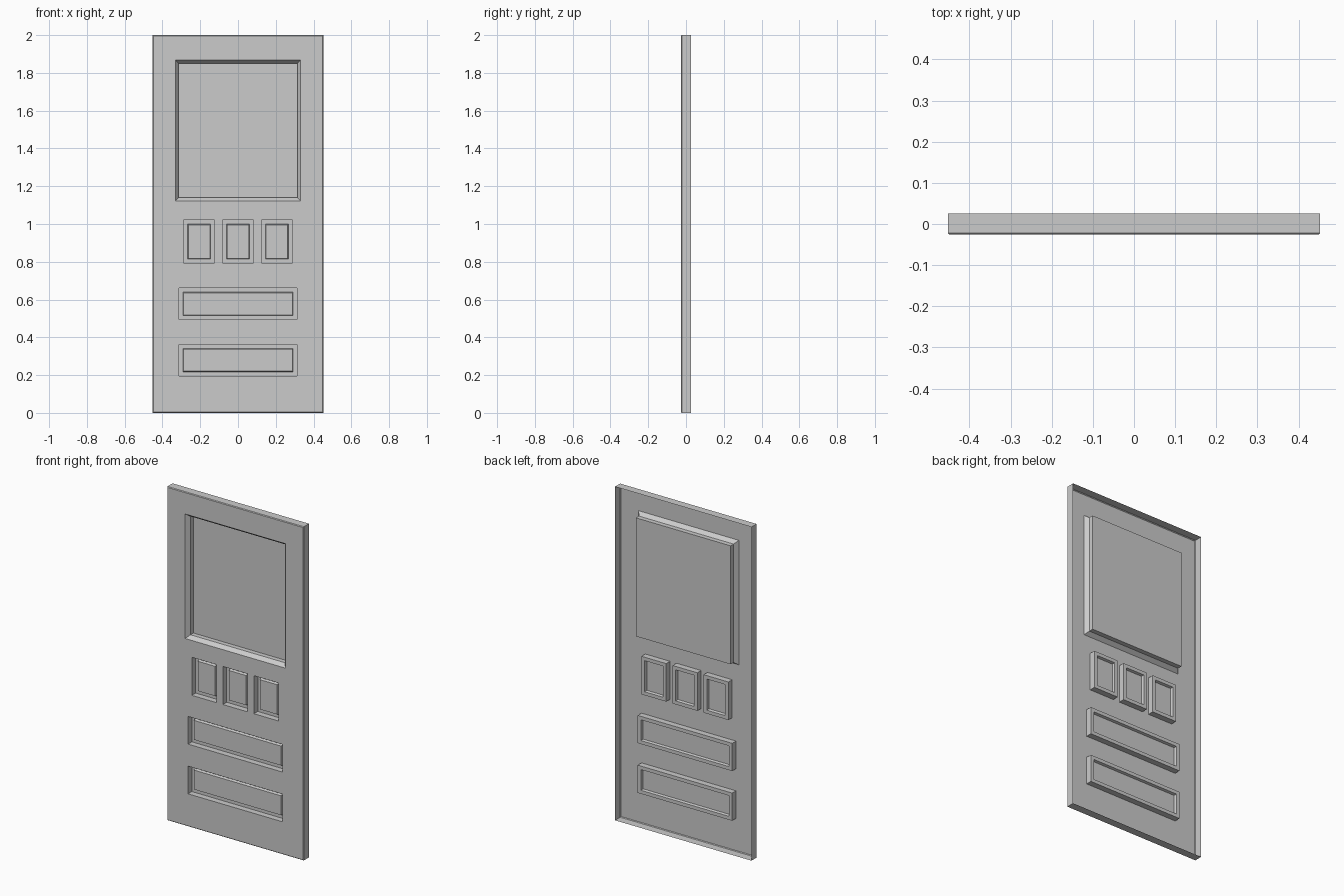
import bpy, bmesh

if "Cube" in bpy.data.objects:
    bpy.data.objects.remove(bpy.data.objects["Cube"])

FRONT, BACK = -0.026, 0.026


def rect(bm, cx, cz, hw, hh, y):
    """Counter-clockwise rectangle of vertices seen from the front."""
    return [bm.verts.new((cx + sx * hw, y, cz + sz * hh))
            for sx, sz in ((-1, -1), (1, -1), (1, 1), (-1, 1))]


def skin(bm, loops):
    """Join successive rectangles, outermost first, facing outward/front."""
    for a, b in zip(loops, loops[1:]):
        for i in range(4):
            j = (i + 1) % 4
            bm.faces.new((a[i], a[j], b[j], b[i]))


def finish(bm, name):
    me = bpy.data.meshes.new(name)
    bm.to_mesh(me)
    bm.free()
    ob = bpy.data.objects.new(name, me)
    bpy.context.collection.objects.link(ob)
    return ob


def recess(name, cx, cz, hw, hh, steps):
    """Pressed recess: steps are (inset x, inset z, y), closed by a flat panel."""
    bm = bmesh.new()
    loops = [rect(bm, cx, cz, hw - ix, hh - iz, y) for ix, iz, y in steps]
    skin(bm, loops)
    bm.faces.new(loops[-1])
    finish(bm, name)


# Recess openings: name, centre x, centre z, half width, half height
window = ("window_recess", 0, 1.495, 0.332, 0.373)
panels = [(f"small_panel_{i + 1}", (i - 1) * 0.206, 0.907, 0.082, 0.114)
          for i in range(3)]
panels += [("middle_panel", 0, 0.577, 0.313, 0.083),
           ("lower_panel", 0, 0.279, 0.313, 0.083)]

# Door leaf: open-backed shell with a fine front bevel and openings
bm = bmesh.new()
rim = [rect(bm, 0, 1, 0.452, 1.0, BACK),
       rect(bm, 0, 1, 0.452, 1.0, FRONT + 0.004),
       rect(bm, 0, 1, 0.448, 0.996, FRONT)]
skin(bm, rim)
borders = [rim[-1]] + [rect(bm, *p[1:], FRONT) for p in [window] + panels]
edges = []
for loop in borders:
    for i in range(4):
        pair = (loop[i], loop[(i + 1) % 4])
        edges.append(bm.edges.get(pair) or bm.edges.new(pair))
fill = bmesh.ops.triangle_fill(bm, edges=edges, use_beauty=True,
                               use_dissolve=False, normal=(0, -1, 0))
for f in fill["geom"]:
    if isinstance(f, bmesh.types.BMFace):
        f.normal_update()
        if f.normal.y > 0:
            f.normal_flip()
finish(bm, "door_leaf")

# Window: sloped frame, then a straight wall down to the pane
recess(*window, [(0, 0, FRONT), (0.018, 0.018, -0.002), (0.018, 0.018, BACK)])

# Panels: straight wall, flat border, raised centre field
for p in panels:
    recess(*p, [(0, 0, FRONT), (0, 0, 0.01), (0.021, 0.021, 0.01),
                (0.025, 0.025, -0.005)])
